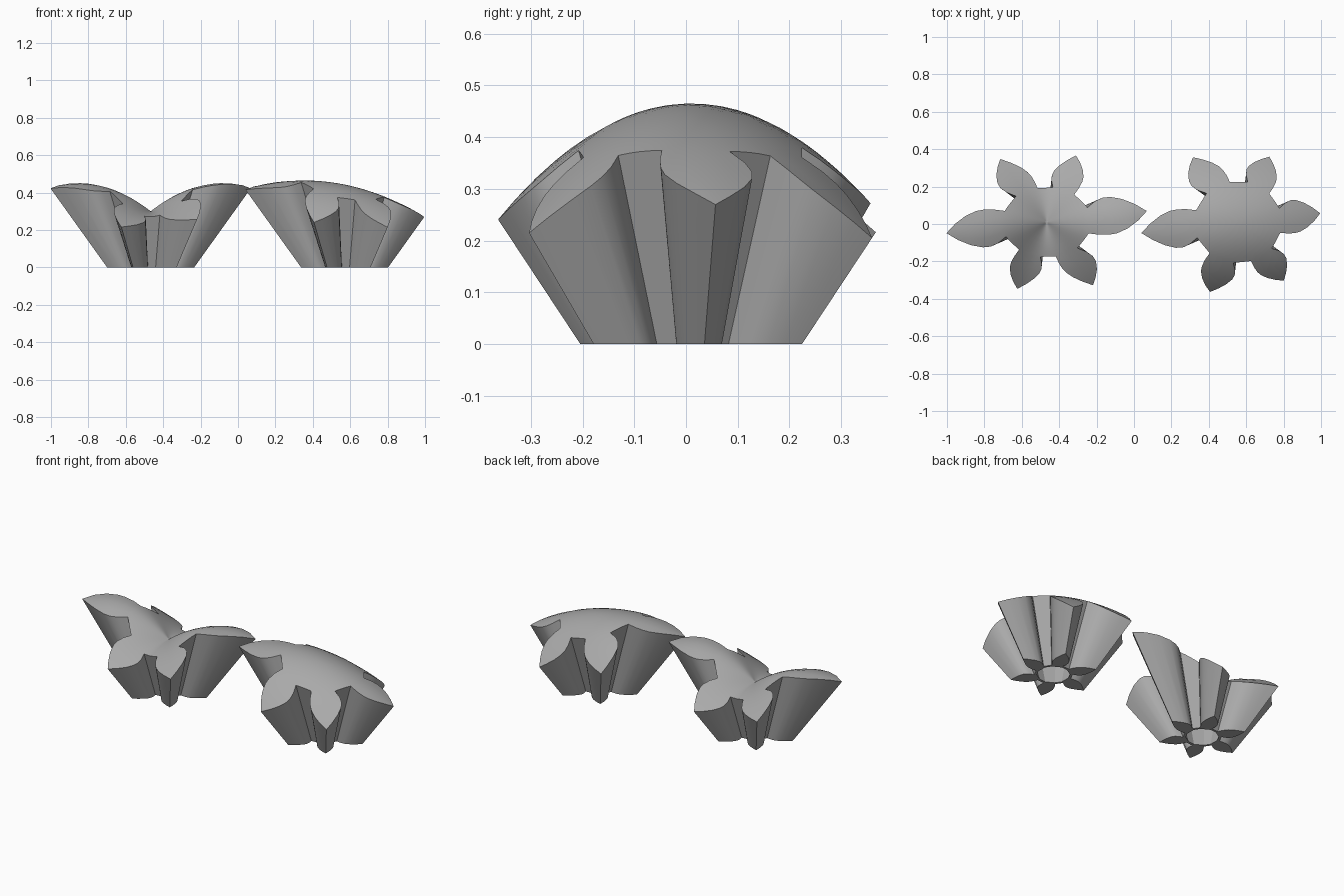
import bpy, bmesh, math
from mathutils import Vector

cube = bpy.data.objects.get("Cube")
if cube:
    bpy.data.objects.remove(cube, do_unlink=True)

mat = bpy.data.materials.new("plain_grey")
mat.use_nodes = True
GREY = (0.40, 0.40, 0.40, 1)
mat.diffuse_color = GREY
mat.node_tree.nodes["Principled BSDF"].inputs["Base Color"].default_value = GREY

APEX = 0.3245           # depth of the point all walls fan out from
TWIST = math.radians(6.3)
CAVITY_TOP = 0.2
STEPS = 4
RINGS = [1, 0.86, 0.7, 0.54, 0.38, 0.24, 0.12, 0.05]

# One petal at the base: both sides from neck to tip (along, across)
LOW = [(.095, -.037), (.117, -.042), (.138, -.044), (.155, -.0425), (.18, -.034), (.207, -.019)]
HIGH = [(.1, .024), (.12, .037), (.138, .043), (.155, .0425), (.18, .034), (.207, .019)]
TIP = (.234, 0)


def turn(p, i):
    a = TWIST + i * math.pi / 3
    return Vector((p[0] * math.cos(a) - p[1] * math.sin(a),
                   p[0] * math.sin(a) + p[1] * math.cos(a)))


def between(a, b):
    return [a.lerp(b, k / STEPS) for k in range(STEPS + 1)]


def flat_plan():
    """Flat six-petal plan: points, faces, and the count of hub points per ring."""
    pts, faces = [], []
    neck_ring = []
    for i in range(6):
        lo, hi = turn(LOW[0], i), turn(HIGH[0], i)
        neck_ring += between(lo, hi)[:-1] + between(hi, turn(LOW[0], i + 1))[:-1]
    n = len(neck_ring)
    for s in RINGS:
        pts += [p * s for p in neck_ring]
    pts.append(Vector((0, 0)))
    for r in range(len(RINGS) - 1):
        for k in range(n):
            a, b = r * n + k, r * n + (k + 1) % n
            faces.append((a, b, b + n, a + n))
    last = (len(RINGS) - 1) * n
    faces += [(last + k, last + (k + 1) % n, len(pts) - 1) for k in range(n)]
    for i in range(6):
        row = [(i * 2 * STEPS + k) % n for k in range(STEPS + 1)]
        for lo, hi in zip(LOW[1:], HIGH[1:]):
            new = list(range(len(pts), len(pts) + STEPS + 1))
            pts += between(turn(lo, i), turn(hi, i))
            faces += [(row[k], new[k], new[k + 1], row[k + 1]) for k in range(STEPS)]
            row = new
        pts.append(turn(TIP, i))
        faces += [(row[k], len(pts) - 1, row[k + 1]) for k in range(STEPS)]
    return pts, faces, n


def fan_up(p, top):
    """Carry a base point along its ray until it meets the top surface."""
    lo, hi = 0.0, 0.7
    for _ in range(30):
        z = (lo + hi) / 2
        q = p * (1 + z / APEX)
        lo, hi = (z, hi) if top(q.x, q.y) > z else (lo, z)
    return Vector((q.x, q.y, z))


def flower(name, center, top):
    pts, faces, n = flat_plan()
    bm = bmesh.new()
    upper = [bm.verts.new(fan_up(p, top)) for p in pts]
    cap = {bm.faces.new([upper[k] for k in f]) for f in faces}
    # Walls under the rim
    rim = [e for e in bm.edges if e.is_boundary]
    index = {v: k for k, v in enumerate(upper)}
    hub = range(n, len(RINGS) * n + 1)
    lower = [None if k in hub and k >= 2 * n else bm.verts.new((p.x, p.y, 0))
             for k, p in enumerate(pts)]
    for e in rim:
        a, b = (index[v] for v in e.verts)
        bm.faces.new((upper[a], upper[b], lower[b], lower[a]))
    # Underside, open at the middle
    for f in faces:
        if all(lower[k] for k in f):
            bm.faces.new([lower[k] for k in reversed(f)])
    # Flared cavity
    g = 1 + CAVITY_TOP / APEX
    roof = [bm.verts.new((pts[n + k].x * g, pts[n + k].y * g, CAVITY_TOP)) for k in range(n)]
    for k in range(n):
        j = (k + 1) % n
        bm.faces.new((lower[n + k], lower[n + j], roof[j], roof[k]))
    bm.faces.new(roof)
    bmesh.ops.recalc_face_normals(bm, faces=bm.faces)
    for f in bm.faces:
        f.smooth = True
    for e in bm.edges:
        inside_cap = all(f in cap for f in e.link_faces)
        e.smooth = inside_cap or e.calc_face_angle(0) < math.radians(25)
    mesh = bpy.data.meshes.new(name)
    bm.to_mesh(mesh)
    bm.free()
    mesh.materials.append(mat)
    obj = bpy.data.objects.new(name, mesh)
    obj.location = (*center, 0)
    bpy.context.collection.objects.link(obj)


def saddle(x, y):
    r = math.hypot(x, y) + 1e-9
    c = (x / r) ** 2
    return 0.3 + 0.78 * c * r - r * r * (0.85 + 0.16 * c)


def dome(x, y):
    return 0.465 - 0.46 * (x + 0.22) ** 2 - 1.6 * y ** 2


flower("saddle_topped_flower", (-0.467, 0.01), saddle)
flower("dome_topped_flower", (0.57, 0.01), dome)
